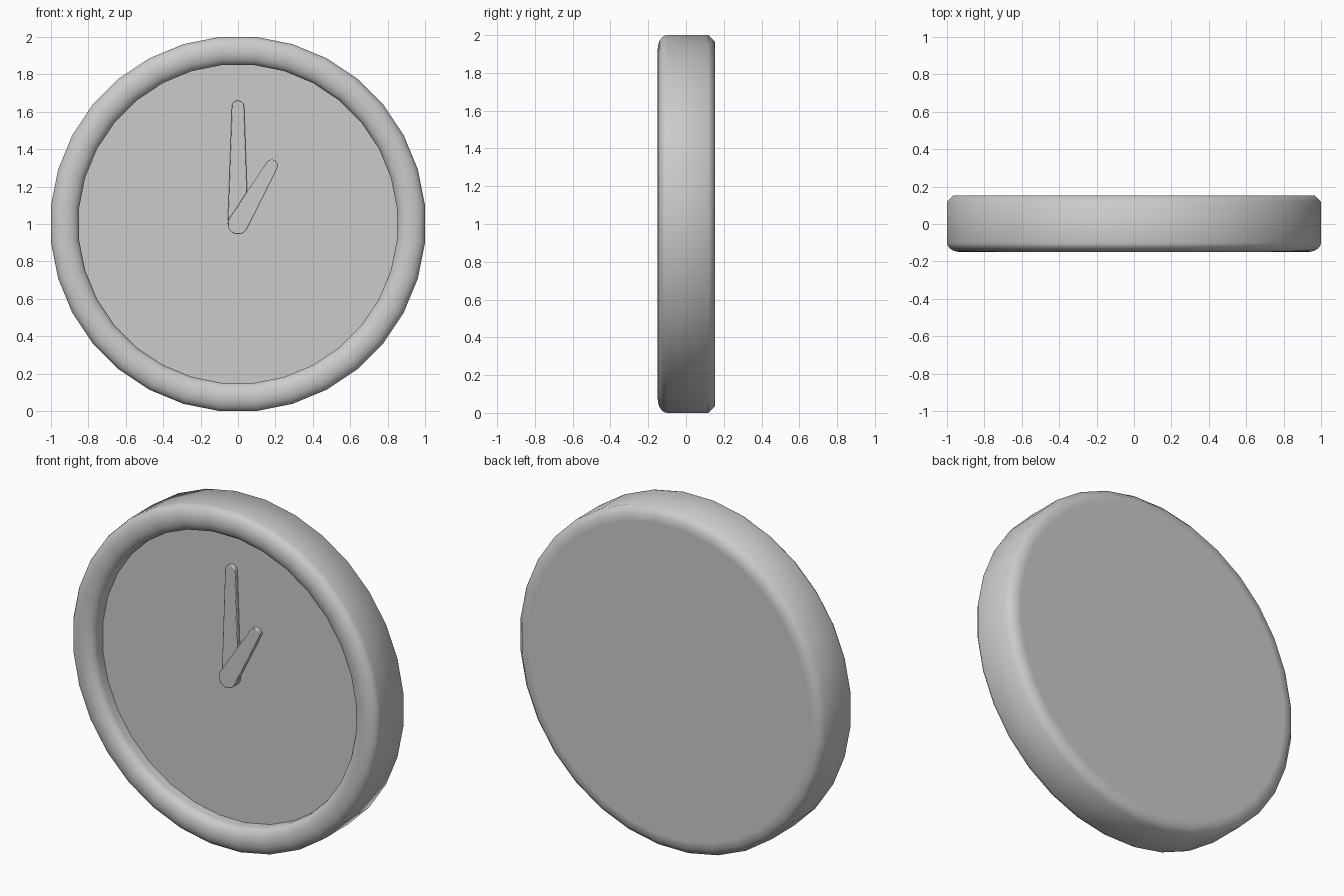
import bpy, bmesh, math
from mathutils import Vector

cube = bpy.data.objects.get("Cube")
if cube:
    bpy.data.objects.remove(cube)

grey = bpy.data.materials.new("light grey")
grey.use_nodes = True
colour = (0.6, 0.6, 0.6, 1)
grey.diffuse_color = colour
grey.node_tree.nodes["Principled BSDF"].inputs["Base Color"].default_value = colour

SIDES = 32
CENTRE_Z = 1.0


def make_object(name, bm, angle):
    bmesh.ops.recalc_face_normals(bm, faces=bm.faces)
    mesh = bpy.data.meshes.new(name)
    bm.to_mesh(mesh)
    bm.free()
    mesh.materials.append(grey)
    obj = bpy.data.objects.new(name, mesh)
    bpy.context.collection.objects.link(obj)
    bpy.ops.object.select_all(action='DESELECT')
    obj.select_set(True)
    bpy.context.view_layer.objects.active = obj
    bpy.ops.object.shade_smooth_by_angle(angle=math.radians(angle))
    return obj


def lathe(name, profile, angle):
    """Revolve (radius, y) points about the clock axis and cap both ends."""
    bm = bmesh.new()
    scale = 1 / math.cos(math.pi / SIDES)
    rings = []
    for radius, y in profile:
        ring = []
        for i in range(SIDES):
            a = (i + 0.5) * math.tau / SIDES
            ring.append(bm.verts.new((radius * scale * math.cos(a), y,
                                      CENTRE_Z + radius * scale * math.sin(a))))
        rings.append(ring)
    for low, high in zip(rings, rings[1:]):
        for i in range(SIDES):
            j = (i + 1) % SIDES
            bm.faces.new((low[i], low[j], high[j], high[i]))
    bm.faces.new(rings[0])
    bm.faces.new(rings[-1])
    return make_object(name, bm, angle)


def hand(name, length, tilt, hub, tip, front, back):
    """Tapered hand with round ends, tilted clockwise from twelve."""
    bm = bmesh.new()
    steps = 10
    outline = []
    for start, radius, height in ((0, tip, length), (math.pi, hub, 0)):
        for i in range(steps + 1):
            a = start + math.pi * i / steps
            outline.append((radius * math.cos(a), height + radius * math.sin(a)))
    c, s = math.cos(tilt), math.sin(tilt)
    verts = [bm.verts.new((x * c + z * s, front, CENTRE_Z + z * c - x * s))
             for x, z in outline]
    face = bm.faces.new(verts)
    side = bmesh.ops.extrude_face_region(bm, geom=[face])
    moved = [v for v in side["geom"] if isinstance(v, bmesh.types.BMVert)]
    bmesh.ops.translate(bm, verts=moved, vec=Vector((0, back - front, 0)))
    obj = make_object(name, bm, 35)
    bevel = obj.modifiers.new("soft edge", 'BEVEL')
    bevel.width = 0.004
    bevel.segments = 2
    return obj


# Case: chamfered back, straight rim, rounded front ring, recessed dial
case_profile = [(0.92, 0.153), (0.965, 0.153), (1.0, 0.118), (1.0, -0.1)]
for i in range(1, 11):
    a = math.pi * i / 10
    case_profile.append((0.925 + 0.075 * math.cos(a), -0.1 - 0.05 * math.sin(a)))
case_profile.append((0.85, -0.05))
lathe("clock_case", case_profile, 50)

# Hands
hand("minute_hand", 0.627, 0, 0.055, 0.033, -0.075, -0.048)
hand("hour_hand", 0.36, math.radians(30), 0.055, 0.033, -0.105, -0.073)
